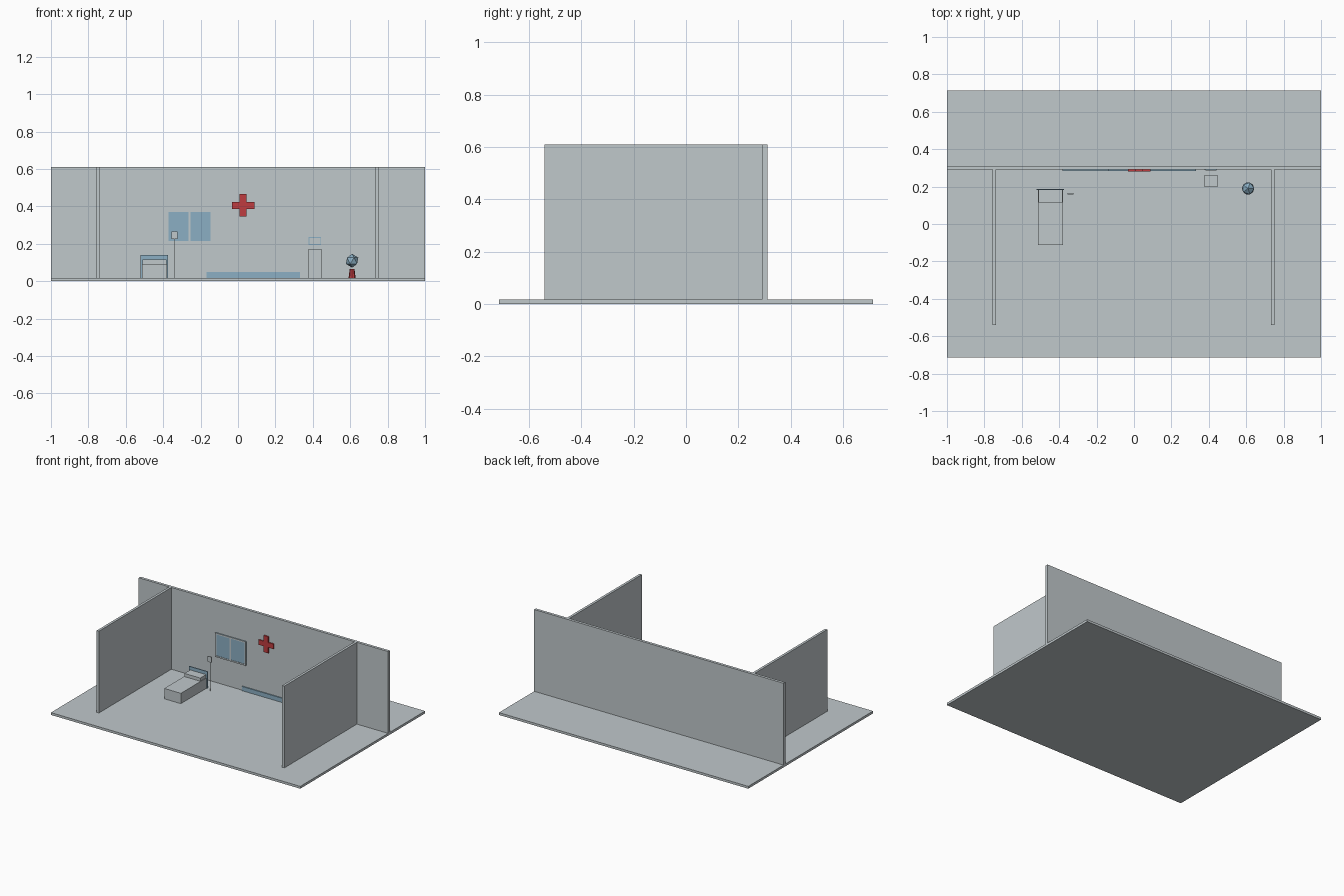
import bpy

cube = bpy.data.objects.get("Cube")
if cube:
    bpy.data.objects.remove(cube, do_unlink=True)


def material(name, rgb):
    m = bpy.data.materials.new(name)
    m.use_nodes = True
    m.diffuse_color = (*rgb, 1)
    m.node_tree.nodes["Principled BSDF"].inputs["Base Color"].default_value = (*rgb, 1)
    return m


GREY = material("pale_grey", (0.53, 0.58, 0.60))
BLUE = material("soft_blue", (0.26, 0.43, 0.55))
RED = material("red", (0.52, 0.045, 0.05))


def finish(name, mat):
    ob = bpy.context.object
    ob.name = name
    ob.data.materials.append(mat)
    return ob


def box(name, mat, x, y, z):
    """Box from three (low, high) ranges."""
    bpy.ops.mesh.primitive_cube_add(size=1, location=[sum(r) / 2 for r in (x, y, z)])
    ob = finish(name, mat)
    ob.scale = [r[1] - r[0] for r in (x, y, z)]
    bpy.ops.object.transform_apply(location=False, rotation=False, scale=True)
    return ob


FLOOR = 0.017
TOP = 0.61
WALL = 0.291

# Room shell
box("floor", GREY, (-1, 1), (-0.715, 0.715), (0, FLOOR))
box("back_wall", GREY, (-1, 1), (WALL, 0.311), (FLOOR, TOP))
for name, x in (("right_wall", -0.747), ("left_wall", 0.741)):
    box(name, GREY, (x - 0.009, x + 0.009), (-0.54, WALL), (FLOOR, TOP))

# Window: frame bars around two panes
wx, wz = (-0.382, -0.137), (0.205, 0.38)
panes = (WALL - 0.005, WALL)
frame = (WALL - 0.008, WALL)
box("window_panes", BLUE, wx, panes, wz)
mid = sum(wx) / 2
for i, x in enumerate((wx[0] + 0.005, mid, wx[1] - 0.005)):
    box(f"window_upright_{i}", GREY, (x - 0.005, x + 0.005), frame, wz)
for i, z in enumerate((wz[0] + 0.005, wz[1] - 0.005)):
    box(f"window_rail_{i}", GREY, wx, frame, (z - 0.005, z + 0.005))

# Wall cross
cx, cz, arm, half = 0.027, 0.405, 0.06, 0.018
cross_y = (WALL - 0.009, WALL)
box("cross_upright", RED, (cx - half, cx + half), cross_y, (cz - arm, cz + arm))
for name, a, b in (("cross_arm_right", -arm, -half), ("cross_arm_left", half, arm)):
    box(name, RED, (cx + a, cx + b), cross_y, (cz - half, cz + half))

# Low skirting panel
box("skirting_panel", BLUE, (-0.168, 0.332), (WALL - 0.007, WALL), (FLOOR, 0.048))

# Bed
box("bed_base", GREY, (-0.513, -0.38), (-0.112, 0.183), (FLOOR, 0.092))
box("pillow", GREY, (-0.51, -0.383), (0.115, 0.182), (0.092, 0.115))
box("headboard", BLUE, (-0.52, -0.373), (0.181, 0.188), (FLOOR, 0.139))

# Drip stand
bpy.ops.mesh.primitive_cylinder_add(vertices=8, radius=0.002, depth=0.25,
                                    location=(-0.338, 0.163, FLOOR + 0.125))
finish("drip_pole", GREY)
box("drip_bag", GREY, (-0.355, -0.323), (0.159, 0.165), (0.225, 0.265))

# Cabinet and the small screen on the wall above
box("cabinet", GREY, (0.374, 0.449), (0.2, 0.26), (FLOOR, 0.17))
box("screen_frame", BLUE, (0.377, 0.445), (WALL - 0.003, WALL), (0.192, 0.236))
box("screen", GREY, (0.382, 0.44), (WALL - 0.004, WALL), (0.198, 0.23))

# Potted plant
bpy.ops.mesh.primitive_cone_add(vertices=8, radius1=0.019, radius2=0.013, depth=0.048,
                                location=(0.61, 0.19, FLOOR + 0.024))
finish("plant_pot", RED)
bpy.ops.mesh.primitive_ico_sphere_add(subdivisions=1, radius=0.037,
                                      location=(0.61, 0.19, 0.109))
finish("plant_foliage", BLUE)
